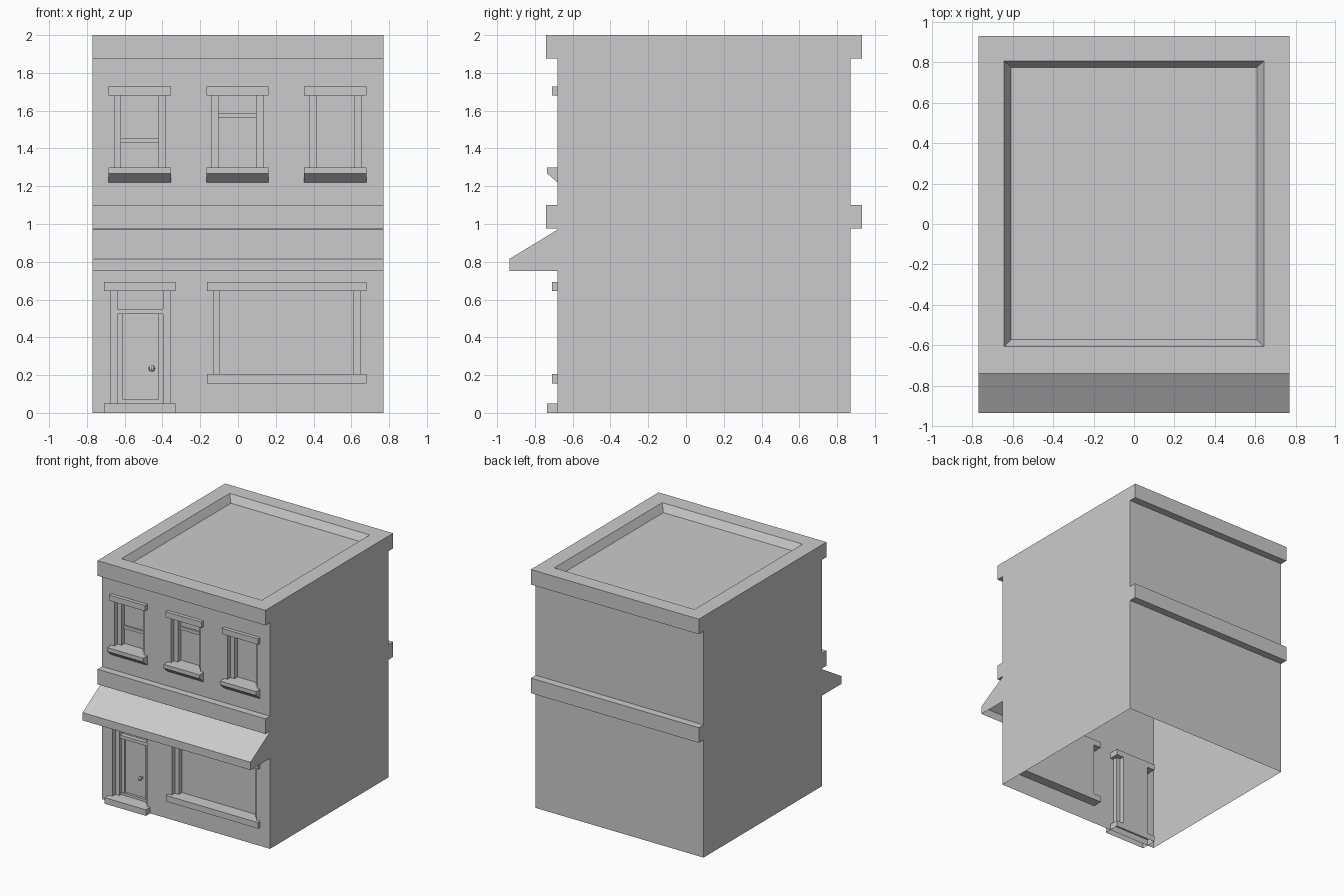
import bpy, bmesh

if "Cube" in bpy.data.objects:
    bpy.data.objects.remove(bpy.data.objects["Cube"])

HX, YF, YB = 0.77, -0.68, 0.87      # half width, front wall, back wall
STEP, PANE = -0.64, -0.60           # frame plane and glass plane


def finish(name, bm):
    me = bpy.data.meshes.new(name)
    bm.to_mesh(me)
    bm.free()
    ob = bpy.data.objects.new(name, me)
    bpy.context.collection.objects.link(ob)
    return ob


def face(bm, pts):
    return bm.faces.new([bm.verts.new(p) for p in pts])


def extrude_x(name, x0, x1, prof, skip=()):
    """Extrude a closed (y, z) profile along x; skip lists open sides."""
    bm = bmesh.new()
    a = [bm.verts.new((x0, y, z)) for y, z in prof]
    b = [bm.verts.new((x1, y, z)) for y, z in prof]
    bm.faces.new(a)
    bm.faces.new(b[::-1])
    n = len(prof)
    sides = [bm.faces.new((a[i], b[i], b[(i + 1) % n], a[(i + 1) % n])) for i in range(n)]
    bmesh.ops.recalc_face_normals(bm, faces=bm.faces)
    bmesh.ops.delete(bm, geom=[sides[i] for i in skip], context='FACES_ONLY')
    return finish(name, bm)


def box(name, x0, x1, y0, y1, z0, z1, skip=()):
    return extrude_x(name, x0, x1, [(y0, z0), (y1, z0), (y1, z1), (y0, z1)], skip)


def recess(name, x0, x1, z0, z1, w=0.036):
    """Stepped opening: reveal, frame and glass as one folded sheet."""
    plan = [(x0, YF), (x0, STEP), (x0 + w, STEP), (x0 + w, PANE),
            (x1 - w, PANE), (x1 - w, STEP), (x1, STEP), (x1, YF)]
    bm = bmesh.new()
    for (ax, ay), (bx, by) in zip(plan, plan[1:]):
        face(bm, [(ax, ay, z0), (bx, by, z0), (bx, by, z1), (ax, ay, z1)])
    bmesh.ops.remove_doubles(bm, verts=bm.verts, dist=1e-5)
    return finish(name, bm)


# openings: x0, x1, z0, z1
uppers = [(c - 0.135, c + 0.135, 1.30, 1.68) for c in (-0.52, -0.003, 0.515)]
shop = (-0.13, 0.645, 0.205, 0.645)
door = (-0.675, -0.36, 0.05, 0.645)
holes = uppers + [shop, door]

# wall shell, open at the bottom, with holes in the front
bm = bmesh.new()
xs = sorted({-HX, HX} | {v for h in holes for v in h[:2]})
zs = sorted({0, 2} | {v for h in holes for v in h[2:]})
for xa, xb in zip(xs, xs[1:]):
    for za, zb in zip(zs, zs[1:]):
        cx, cz = (xa + xb) / 2, (za + zb) / 2
        if not any(h[0] < cx < h[1] and h[2] < cz < h[3] for h in holes):
            face(bm, [(xa, YF, za), (xb, YF, za), (xb, YF, zb), (xa, YF, zb)])
face(bm, [(HX, YF, 0), (HX, YB, 0), (HX, YB, 2), (HX, YF, 2)])
face(bm, [(HX, YB, 0), (-HX, YB, 0), (-HX, YB, 2), (HX, YB, 2)])
face(bm, [(-HX, YB, 0), (-HX, YF, 0), (-HX, YF, 2), (-HX, YB, 2)])
bmesh.ops.remove_doubles(bm, verts=bm.verts, dist=1e-5)
finish("walls", bm)

# roof: parapet rim, sloped inner sides and sunken floor
bm = bmesh.new()
loops = []
for x, y0, y1, z in ((HX, YF, YB, 2), (0.643, -0.607, 0.808, 2), (0.608, -0.572, 0.775, 1.94)):
    loops.append([bm.verts.new(p) for p in ((-x, y0, z), (x, y0, z), (x, y1, z), (-x, y1, z))])
for o, n in zip(loops, loops[1:]):
    for i in range(4):
        j = (i + 1) % 4
        bm.faces.new((o[i], o[j], n[j], n[i]))
bm.faces.new(loops[-1])
finish("roof", bm)

# cornice and belt bands, front and back
for name, z0, z1 in (("cornice", 1.875, 2.0), ("belt", 0.975, 1.10)):
    box(name + "_front", -HX, HX, -0.74, YF, z0, z1)
    box(name + "_back", -HX, HX, YB, 0.932, z0, z1)

# hollow awning, open below and against the wall
extrude_x("awning", -HX, HX, [(YF, 0.75), (YF, 0.97), (-0.935, 0.815), (-0.935, 0.75)], skip=(0, 3))

# upper windows with lintel and chamfered sill
for i, (x0, x1, z0, z1) in enumerate(uppers):
    recess(f"window_{i}", x0, x1, z0, z1)
    box(f"lintel_{i}", x0 - 0.03, x1 + 0.03, -0.71, PANE, z1, z1 + 0.047)
    extrude_x(f"sill_{i}", x0 - 0.03, x1 + 0.03,
              [(PANE, 1.30), (-0.735, 1.30), (-0.735, 1.268), (YF, 1.22), (PANE, 1.22)])
for i, z in ((0, 1.43), (1, 1.56)):
    x0, x1 = uppers[i][:2]
    box(f"sash_rail_{i}", x0 + 0.036, x1 - 0.036, PANE - 0.015, PANE, z, z + 0.025)

# shop window with lintel and sill
recess("shop_window", *shop)
for name, z0, z1 in (("shop_lintel", 0.645, 0.693), ("shop_sill", 0.155, 0.205)):
    box(name, -0.165, 0.68, -0.71, PANE, z0, z1)

# blank arched sign band on the shop glass
half = [(0.28, 0.473, 0.243, 0.389), (0.151, 0.553, 0.151, 0.442), (0, 0.575, 0, 0.463)]
band = [(-a, b, -c, d) for a, b, c, d in half] + half[1::-1][::1] 
band = band[:3] + [half[1], half[0]]
bm = bmesh.new()
for p, q in zip(band, band[1:]):
    face(bm, [(0.256 + x, PANE - 0.004, z) for x, z in (p[2:], q[2:], q[:2], p[:2])])
bmesh.ops.remove_doubles(bm, verts=bm.verts, dist=1e-5)
finish("sign_band", bm)

# doorway: recess, lintel, step, transom bar
recess("doorway", *door)
box("door_lintel", -0.71, -0.33, -0.71, PANE, 0.645, 0.693)
box("door_step", -0.71, -0.33, -0.735, PANE, 0.0, 0.05, skip=(0,))
dx0, dx1 = door[0] + 0.036, door[1] - 0.036
box("transom_bar", dx0, dx1, -0.635, PANE, 0.523, 0.55)

# door leaf rails and knob
box("door_stile_left", dx0, -0.61, -0.615, PANE, 0.07, 0.523)
box("door_stile_right", -0.42, dx1, -0.615, PANE, 0.07, 0.523)
box("door_threshold", dx0, dx1, -0.62, PANE, 0.05, 0.07)
bpy.ops.mesh.primitive_uv_sphere_add(segments=8, ring_count=6, radius=0.017, location=(-0.457, -0.63, 0.235))
bpy.context.object.name = "door_knob"
box("knob_stem", -0.464, -0.45, -0.62, PANE, 0.228, 0.242)
